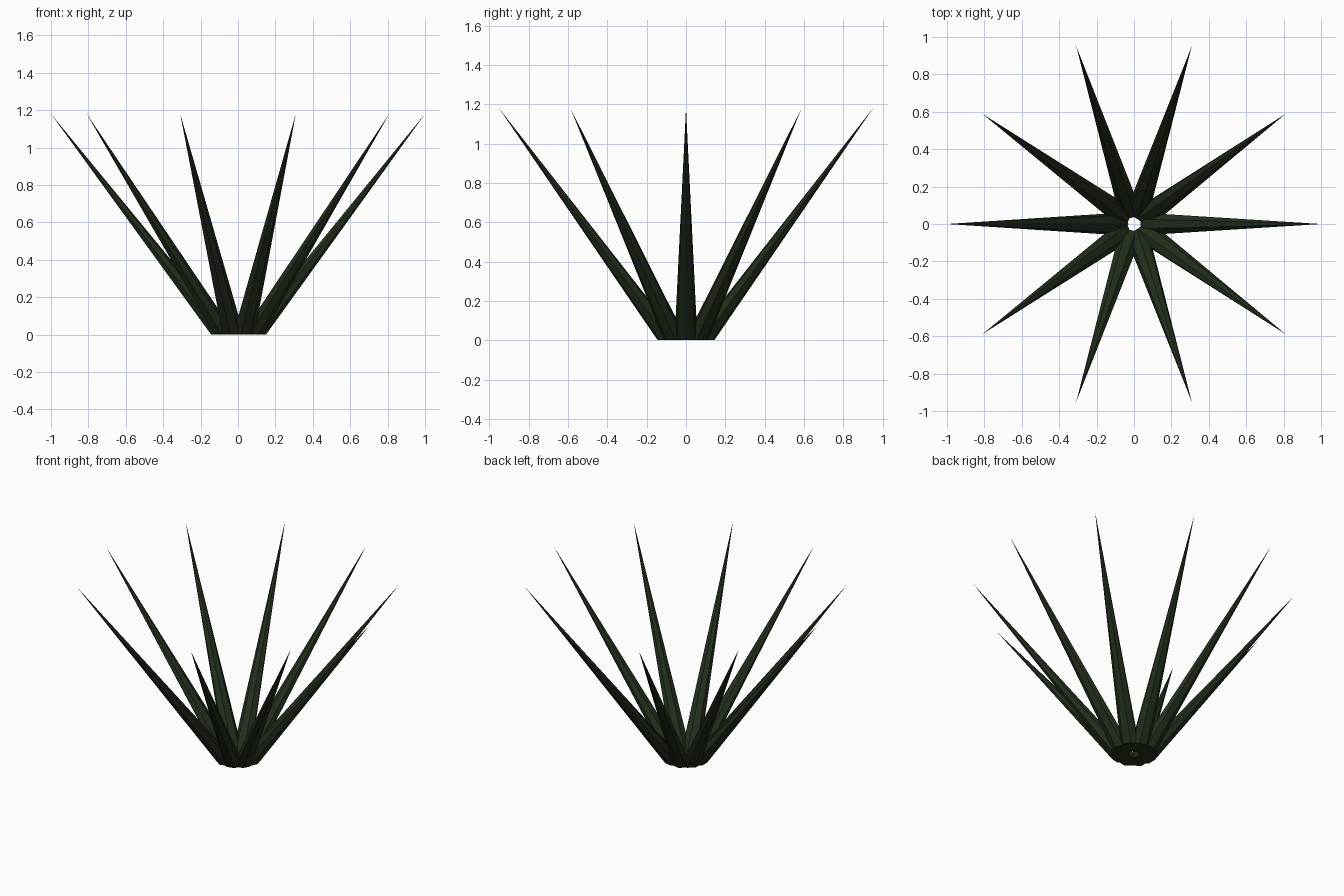
import bpy, bmesh
from math import cos, sin, tau

if "Cube" in bpy.data.objects:
    bpy.data.objects.remove(bpy.data.objects["Cube"])

LEAVES, SIDES = 10, 7
BASE_RING, BASE_R = 0.09, 0.06
TIP_RING, HEIGHT = 1.0, 1.18

green = bpy.data.materials.new("dark_green")
green.diffuse_color = (0.016, 0.028, 0.012, 1)
green.use_nodes = True
green.node_tree.nodes["Principled BSDF"].inputs["Base Color"].default_value = green.diffuse_color


def leaf(name, angle):
    """Slanted spike: flat seven-sided foot on the ground, one point at the tip."""
    bm = bmesh.new()
    cx, cy = BASE_RING * cos(angle), BASE_RING * sin(angle)
    foot = [bm.verts.new((cx + BASE_R * cos(tau * k / SIDES),
                          cy + BASE_R * sin(tau * k / SIDES), 0))
            for k in range(SIDES)]
    tip = bm.verts.new((TIP_RING * cos(angle), TIP_RING * sin(angle), HEIGHT))
    bm.faces.new(foot[::-1])
    for k in range(SIDES):
        bm.faces.new((foot[k], foot[(k + 1) % SIDES], tip))
    mesh = bpy.data.meshes.new(name)
    bm.to_mesh(mesh)
    bm.free()
    mesh.materials.append(green)
    bpy.context.collection.objects.link(bpy.data.objects.new(name, mesh))


# Ring of spiky leaves
for i in range(LEAVES):
    leaf(f"leaf_{i + 1}", tau * i / LEAVES)
